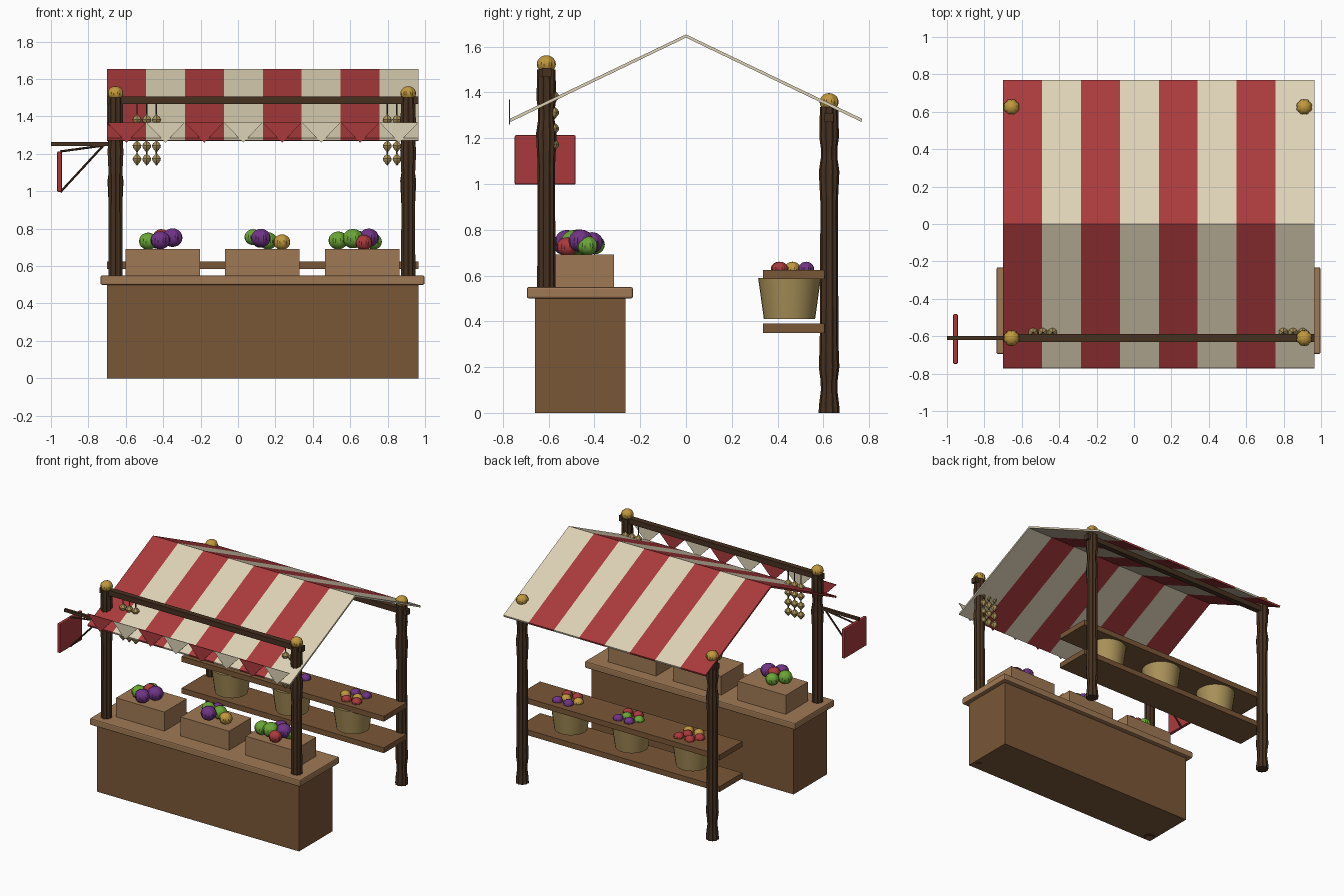
import bpy, bmesh, math
from mathutils import Vector

if "Cube" in bpy.data.objects:
    bpy.data.objects.remove(bpy.data.objects["Cube"])


def material(name, r, g, b):
    m = bpy.data.materials.new(name)
    lin = [((c / 255 + 0.055) / 1.055) ** 2.4 for c in (r, g, b)]
    m.diffuse_color = (*lin, 1)
    m.use_nodes = True
    m.node_tree.nodes["Principled BSDF"].inputs["Base Color"].default_value = m.diffuse_color
    return m


DARK = material("dark_wood", 70, 49, 32)
WOOD = material("brown_wood", 122, 87, 55)
PALE = material("light_wood", 160, 121, 85)
RED = material("red", 170, 58, 60)
CREAM = material("cream", 222, 210, 182)
GOLD = material("gold", 192, 152, 62)
GREEN = material("green", 106, 165, 54)
PURPLE = material("purple", 112, 52, 134)
STRAW = material("straw", 168, 144, 88)

X0, X1, MID = -0.70, 0.965, 0.1325      # stall ends and middle
POSTS_X = (-0.655, 0.91)
FRONT_Y, BACK_Y = -0.61, 0.625


def finish(name, bm, *mats, angle=None):
    bmesh.ops.recalc_face_normals(bm, faces=bm.faces)
    me = bpy.data.meshes.new(name)
    bm.to_mesh(me)
    bm.free()
    for m in mats:
        me.materials.append(m)
    if angle:
        me.shade_smooth()
        me.set_sharp_from_angle(angle=math.radians(angle))
    ob = bpy.data.objects.new(name, me)
    bpy.context.collection.objects.link(ob)
    return ob


def box(name, lo, hi, mat, bevel=0):
    bm = bmesh.new()
    bmesh.ops.create_cube(bm, size=1)
    for v in bm.verts:
        v.co = [(a + b) / 2 + c * (b - a) for a, b, c in zip(lo, hi, v.co)]
    if bevel:
        bmesh.ops.bevel(bm, geom=bm.edges[:], offset=bevel, segments=2,
                        profile=0.5, affect='EDGES')
    return finish(name, bm, mat)


def lathe(name, profile, loc, mat, segs=24, every=0, groove=1.0, angle=35):
    """Turned shape; every n-th column is pulled in to make grooves."""
    bm = bmesh.new()
    rings = []
    for r, z in profile:
        ring = []
        for i in range(segs):
            a = math.tau * i / segs
            k = r * (groove if every and i % every == 0 else 1)
            ring.append(bm.verts.new((loc[0] + k * math.cos(a),
                                      loc[1] + k * math.sin(a), loc[2] + z)))
        rings.append(ring)
    for a, b in zip(rings, rings[1:]):
        for i in range(segs):
            j = (i + 1) % segs
            bm.faces.new((a[i], a[j], b[j], b[i]))
    bm.faces.new(rings[0][::-1])
    bm.faces.new(rings[-1])
    return finish(name, bm, mat, angle=angle)


def ball(name, loc, r, mat, squash=0.92, segs=24):
    prof = [(r * math.sin(math.pi * t / 10) + 0.001,
             -r * squash * math.cos(math.pi * t / 10)) for t in range(11)]
    return lathe(name, prof, loc, mat, segs, 3, 0.9, 28)


def rod(name, a, b, r, mat):
    a, b = Vector(a), Vector(b)
    bm = bmesh.new()
    bmesh.ops.create_cone(bm, cap_ends=True, segments=8, radius1=r, radius2=r,
                          depth=(b - a).length)
    bm.transform((b - a).to_track_quat('Z', 'Y').to_matrix().to_4x4())
    bmesh.ops.translate(bm, vec=(a + b) / 2, verts=bm.verts)
    return finish(name, bm, mat)


# Counter and its top
box("counter", (X0, -0.66, 0), (X1, -0.265, 0.5), WOOD)
box("counter_top", (-0.735, -0.695, 0.5), (0.997, -0.232, 0.55), PALE, 0.008)

# Posts with grooved, carved shafts and gold finials
for y, top, label in ((FRONT_Y, 1.50, "front"), (BACK_Y, 1.335, "back")):
    shaft = [(0.046, 0), (0.044, 0.035), (0.036, 0.10), (0.037, 0.14),
             (0.045, 0.20), (0.041, 0.30), (0.038, top - 0.42),
             (0.045, top - 0.28), (0.036, top - 0.22), (0.036, top - 0.18),
             (0.043, top - 0.13), (0.040, top)]
    for x in POSTS_X:
        lathe(label + "_post", shaft, (x, y, 0), DARK, 20, 2, 0.86, 20)
        ball(label + "_finial", (x, y, top + 0.023), 0.042, GOLD)

# Cross beams
box("front_beam", (X0, -0.63, 1.467), (X1, -0.588, 1.507), DARK)
box("back_beam", (X0, 0.605, 1.27), (X1, 0.645, 1.31), DARK)

# Striped gable awning
N = 8
STEP = (X1 - X0) / N
bm = bmesh.new()
section = [(-0.77, 1.284), (0, 1.653), (0.77, 1.284),
           (0.766, 1.271), (0, 1.639), (-0.766, 1.271)]
cuts = [[bm.verts.new((X0 + STEP * i, y, z)) for y, z in section]
        for i in range(N + 1)]
for i in range(N):
    a, b = cuts[i], cuts[i + 1]
    for k in range(6):
        j = (k + 1) % 6
        bm.faces.new((a[k], a[j], b[j], b[k])).material_index = i % 2
for c, idx in ((cuts[0], 0), (cuts[-1], 1)):
    for q in ((0, 1, 4, 5), (1, 2, 3, 4)):
        bm.faces.new([c[k] for k in q]).material_index = idx
finish("awning", bm, RED, CREAM)

# Bunting along the front eave
bm = bmesh.new()
for i in range(N):
    x = X0 + STEP * i
    tri = [(x, 1.368), (x + STEP, 1.368), (x + STEP / 2, 1.26)]
    f = [bm.verts.new((px, -0.773, pz)) for px, pz in tri]
    b = [bm.verts.new((px, -0.768, pz)) for px, pz in tri]
    faces = [f, b[::-1]] + [(f[k], f[(k + 1) % 3], b[(k + 1) % 3], b[k])
                            for k in range(3)]
    for q in faces:
        bm.faces.new(q).material_index = i % 2
finish("bunting", bm, RED, CREAM)

# Hanging sign with bracket
box("sign_arm", (-1.0, -0.62, 1.243), (-0.69, -0.60, 1.263), DARK)
box("sign_board", (-0.967, -0.748, 0.997), (-0.942, -0.482, 1.213), RED, 0.006)
rod("sign_brace", (-0.715, FRONT_Y, 1.25), (-0.95, FRONT_Y, 0.995), 0.006, DARK)
rod("sign_stay", (-0.715, FRONT_Y, 1.245), (-0.95, FRONT_Y, 1.213), 0.006, DARK)

# Crates with big ribbed vegetables: x, y, z, radius, colour
for cx in (-0.402, 0.13, 0.665):
    box("crate", (cx - 0.199, -0.575, 0.55), (cx + 0.199, -0.315, 0.692), PALE)
produce = [
    (-0.48, -0.48, 0.733, 0.050, GREEN), (-0.415, -0.53, 0.738, 0.052, PURPLE),
    (-0.35, -0.47, 0.752, 0.054, PURPLE), (-0.41, -0.45, 0.757, 0.044, RED),
    (-0.43, -0.40, 0.735, 0.046, GREEN),
    (0.08, -0.46, 0.755, 0.046, GREEN), (0.122, -0.52, 0.75, 0.053, PURPLE),
    (0.16, -0.44, 0.735, 0.050, GREEN), (0.235, -0.48, 0.728, 0.045, GOLD),
    (0.12, -0.41, 0.74, 0.045, PURPLE),
    (0.535, -0.48, 0.737, 0.052, GREEN), (0.615, -0.49, 0.747, 0.056, GREEN),
    (0.70, -0.46, 0.752, 0.053, PURPLE), (0.672, -0.52, 0.725, 0.045, RED),
    (0.725, -0.43, 0.73, 0.045, GREEN), (0.64, -0.41, 0.745, 0.048, PURPLE)]
for x, y, z, r, m in produce:
    ball("vegetable", (x, y, z), r, m)

# Back shelves
for name, z in (("upper_shelf", 0.585), ("lower_shelf", 0.35)):
    box(name, (X0, 0.337, z), (X1, 0.605, z + 0.04), WOOD)

# Baskets set into the upper shelf, with small fruit on top
fruit_sets = ((RED, RED, GOLD), (GREEN, PURPLE, RED), (GOLD, PURPLE, RED))
spots = ((-0.07, 0.0), (-0.03, 0.06), (-0.02, -0.06), (0.03, 0.0),
         (0.06, 0.06), (0.06, -0.055))
for bx, colours in zip((-0.37, 0.13, 0.63), fruit_sets):
    lathe("basket", [(0.112, 0.41), (0.137, 0.59)], (bx, 0.452, 0), STRAW, 28)
    for i, (dx, dy) in enumerate(spots):
        ball("fruit", (bx + dx, 0.465 + dy, 0.628), 0.035, colours[i % 3])

# Strings of bulbs hanging from the front beam
bulb = [(0.002, -0.034), (0.010, -0.025), (0.024, -0.008), (0.026, 0.003),
        (0.019, 0.015), (0.006, 0.025), (0.003, 0.034)]
for cx in (-0.488, 0.85):
    for k in (-1, 0, 1):
        x, y = cx + 0.052 * k, -0.58
        rod("bulb_string", (x, y, 1.15), (x, y, 1.47), 0.004, DARK)
        for row in range(4):
            lathe("hanging_bulb", bulb, (x, y, 1.172 + 0.07 * row), STRAW,
                  12, 2, 0.9, 30)
